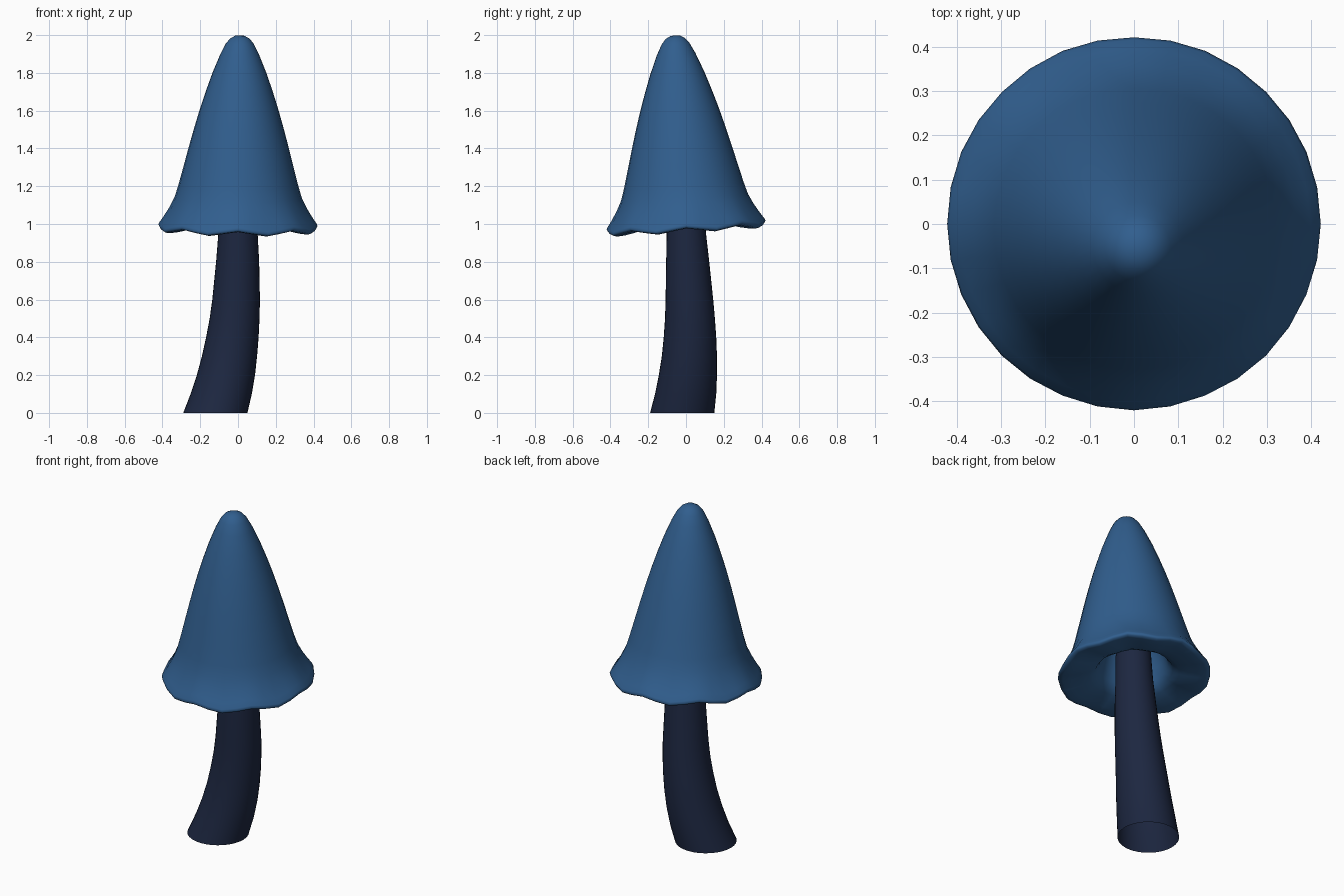
import bpy, bmesh
from math import cos, sin, pi, atan
from mathutils import Matrix

if "Cube" in bpy.data.objects:
    bpy.data.objects.remove(bpy.data.objects["Cube"])

SEGS = 32


def loft(name, rings, color):
    """Skin a list of rings (each a list of points); a one-point ring closes to a tip."""
    bm = bmesh.new()
    loops = [[bm.verts.new(p) for p in ring] for ring in rings]
    for a, b in zip(loops, loops[1:]):
        for i in range(SEGS):
            j = (i + 1) % SEGS
            if len(a) == 1:
                bm.faces.new((a[0], b[i], b[j]))
            elif len(b) == 1:
                bm.faces.new((a[i], a[j], b[0]))
            else:
                bm.faces.new((a[i], a[j], b[j], b[i]))
    bmesh.ops.recalc_face_normals(bm, faces=bm.faces[:])
    mesh = bpy.data.meshes.new(name)
    bm.to_mesh(mesh)
    bm.free()
    obj = bpy.data.objects.new(name, mesh)
    bpy.context.collection.objects.link(obj)
    mat = bpy.data.materials.new(name + "_color")
    mat.diffuse_color = (*color, 1)
    mat.use_nodes = True
    mat.node_tree.nodes["Principled BSDF"].inputs["Base Color"].default_value = mat.diffuse_color
    mesh.materials.append(mat)
    bpy.ops.object.select_all(action='DESELECT')
    obj.select_set(True)
    bpy.context.view_layer.objects.active = obj
    bpy.ops.object.shade_smooth_by_angle(angle=pi / 3)
    return obj


def ring(cx, cy, r, z, wave=0):
    """Horizontal ring with eight vertical ripples."""
    if r == 0:
        return [(cx, cy, z)]
    angles = [2 * pi * i / SEGS for i in range(SEGS)]
    return [(cx + r * cos(a), cy + r * sin(a), z + wave * cos(8 * a)) for a in angles]


# Stem: tapering, curved tube, open at the ground and running up inside the cap
stem_path = [  # x, y, radius, z
    (-0.12, -0.02, 0.17, 0), (-0.089, -0.002, 0.162, 0.1), (-0.064, 0.01, 0.154, 0.2),
    (-0.045, 0.018, 0.146, 0.3), (-0.03, 0.021, 0.139, 0.4), (-0.018, 0.021, 0.132, 0.5),
    (-0.01, 0.018, 0.126, 0.6), (-0.002, 0.009, 0.114, 0.8), (0, 0.002, 0.104, 0.95),
    (0, -0.005, 0.098, 1.1), (0, -0.01, 0.092, 1.3)]
loft("stem", [ring(x, y, r, z) for x, y, r, z in stem_path], (0.012, 0.02, 0.052))

# Cap: bell with a flared, rippled rim and a broad underside around a central hollow
outer = [  # radius, z, ripple height
    (0, 2.0, 0), (0.025, 1.997, 0), (0.051, 1.983, 0), (0.074, 1.955, 0), (0.102, 1.9, 0),
    (0.143, 1.8, 0), (0.178, 1.7, 0), (0.21, 1.6, 0), (0.239, 1.5, 0), (0.266, 1.4, 0),
    (0.292, 1.3, 0), (0.318, 1.2, 0.001), (0.337, 1.135, 0.004), (0.365, 1.075, 0.008),
    (0.397, 1.02, 0.012), (0.416, 0.993, 0.012), (0.421, 0.981, 0.012)]
inner = [
    (0.415, 0.971, 0.012), (0.395, 0.967, 0.012), (0.35, 0.971, 0.012), (0.30, 0.978, 0.01),
    (0.25, 0.989, 0.006), (0.215, 1.006, 0.003), (0.192, 1.04, 0), (0.175, 1.1, 0),
    (0.155, 1.18, 0), (0.12, 1.25, 0), (0.08, 1.27, 0), (0, 1.28, 0)]
cap = loft("cap", [ring(0, 0, r, z - 1, w) for r, z, w in outer + inner],
           (0.03, 0.112, 0.27))
# Lean the cap slightly toward the front
cap.data.transform(Matrix.Translation((0, 0, 1.001)) @ Matrix.Rotation(atan(0.01), 4, 'Y')
                   @ Matrix.Rotation(atan(0.058), 4, 'X'))
